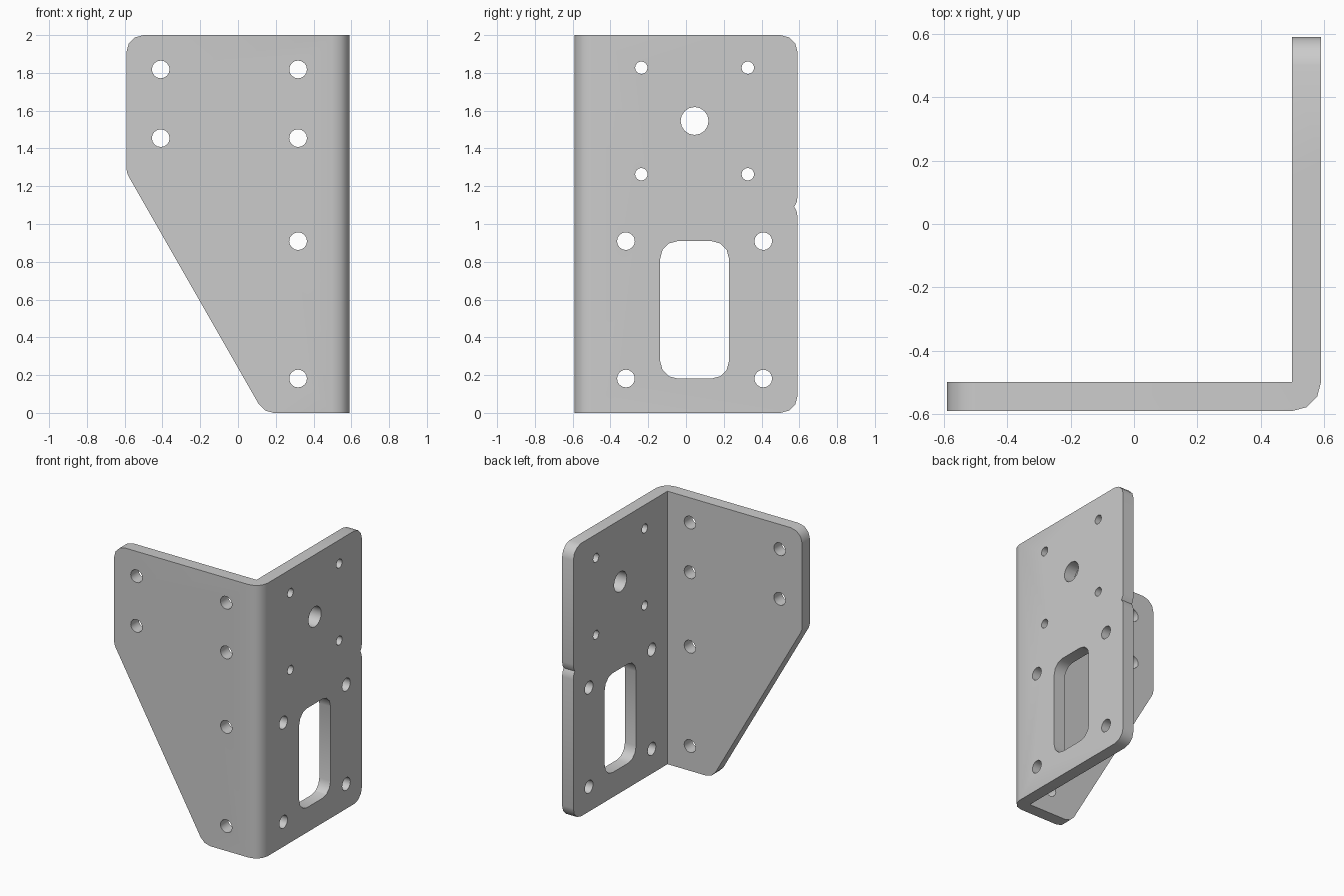
import bpy, bmesh
from math import pi, sin, cos, tan, ceil, radians
from mathutils import Vector, Matrix

if "Cube" in bpy.data.objects:
    bpy.data.objects.remove(bpy.data.objects["Cube"])

U = 1 / 11            # sheet thickness, also the corner radius
W = 6.5 * U           # half width
PLANES = {
    "front": lambda u, v, t: (u, t, v),
    "side": lambda u, v, t: (t, u, v),
    "top": lambda u, v, t: (u, v, t),
}


def outline(corners):
    """Polygon from (u, v, radius) corners, rounding where radius > 0."""
    pts = []
    for i, (x, y, r) in enumerate(corners):
        p = Vector((x, y))
        if r == 0:
            pts.append(p)
            continue
        d1 = (Vector(corners[i - 1][:2]) - p).normalized()
        d2 = (Vector(corners[(i + 1) % len(corners)][:2]) - p).normalized()
        half = d1.angle(d2) / 2
        centre = p + (d1 + d2).normalized() * r / sin(half)
        arm = p + d1 * r / tan(half) - centre
        turn = pi - 2 * half
        if d1.x * d2.y - d1.y * d2.x > 0:
            turn = -turn
        n = max(2, ceil(abs(turn) / radians(30) - 0.05))
        pts += [centre + Matrix.Rotation(turn * k / n, 2) @ arm for k in range(n + 1)]
    return pts


def circle(u, v, r, n=16):
    return [(u + r * cos(2 * pi * k / n), v + r * sin(2 * pi * k / n)) for k in range(n)]


def prism(name, pts, plane, lo, hi):
    bm = bmesh.new()
    face = bm.faces.new([bm.verts.new(PLANES[plane](p[0], p[1], lo)) for p in pts])
    ext = bmesh.ops.extrude_face_region(bm, geom=[face])["geom"]
    bmesh.ops.translate(bm, vec=PLANES[plane](0, 0, hi - lo),
                        verts=[g for g in ext if isinstance(g, bmesh.types.BMVert)])
    bmesh.ops.recalc_face_normals(bm, faces=bm.faces)
    me = bpy.data.meshes.new(name)
    bm.to_mesh(me)
    bm.free()
    ob = bpy.data.objects.new(name, me)
    bpy.context.collection.objects.link(ob)
    return ob


def cut(target, pts, plane, operation="DIFFERENCE"):
    tool = prism("cutter", pts, plane, -1 if operation == "DIFFERENCE" else -1.2, 1.2)
    tool.hide_render = True
    mod = target.modifiers.new("cut", "BOOLEAN")
    mod.operation, mod.object, mod.solver = operation, tool, "EXACT"
    bpy.context.view_layer.objects.active = target
    bpy.ops.object.modifier_apply(modifier=mod.name)
    bpy.data.objects.remove(tool)


# Bent sheet, oversized so the flange outlines can trim it
bracket = prism("angle_bracket", outline([
    (-0.7, -W, 0), (W, -W, U), (W, 0.7, 0), (W - U, 0.7, 0),
    (W - U, -W + U, 0), (-0.7, -W + U, 0)]), "top", -0.1, 2.1)

# Front flange: rounded top corner and long slanted edge
cut(bracket, outline([(0.8, 2, 0), (-W, 2, U), (-W, 14 * U, U),
                      (1.5 * U, 0, U), (0.8, 0, 0)]), "front", "INTERSECT")

# Side flange: rounded corners and small edge notch
notch = [(W, 1.036, 0), (W - 0.005, 1.067, 0), (W - 0.018, 1.091, 0),
         (W - 0.005, 1.115, 0), (W, 1.146, 0)]
cut(bracket, outline([(-0.8, -0.2, 0), (-0.8, 2.2, 0), (-0.7, 2.2, 0), (-0.7, 2, 0),
                      (W, 2, U)] + notch[::-1] + [(W, 0, U), (-0.7, 0, 0), (-0.7, -0.2, 0)]),
    "side", "INTERSECT")

# Front flange bolt holes
for u, v in [(-4.5, 20), (-4.5, 16), (3.5, 20), (3.5, 16), (3.5, 10), (3.5, 2)]:
    cut(bracket, circle(u * U, v * U, 0.047), "front")

# Side flange: bolt holes, motor mount holes, pilot hole and window
C = U / 2
for s in (-1, 1):
    for v in (2, 10):
        cut(bracket, circle(C + s * 4 * U, v * U, 0.047), "side")
    for t in (-1, 1):
        cut(bracket, circle(C + s * 0.282, 17 * U + t * 0.282, 0.033), "side")
cut(bracket, circle(C, 17 * U, 0.074), "side")
a, b = C - 2 * U, C + 2 * U
cut(bracket, outline([(a, 2 * U, U), (b, 2 * U, U), (b, 10 * U, U), (a, 10 * U, U)]), "side")

# Smooth bends and holes, crisp sheet edges
bpy.ops.object.select_all(action="DESELECT")
bracket.select_set(True)
bpy.context.view_layer.objects.active = bracket
bpy.ops.object.shade_smooth_by_angle(angle=radians(35))
